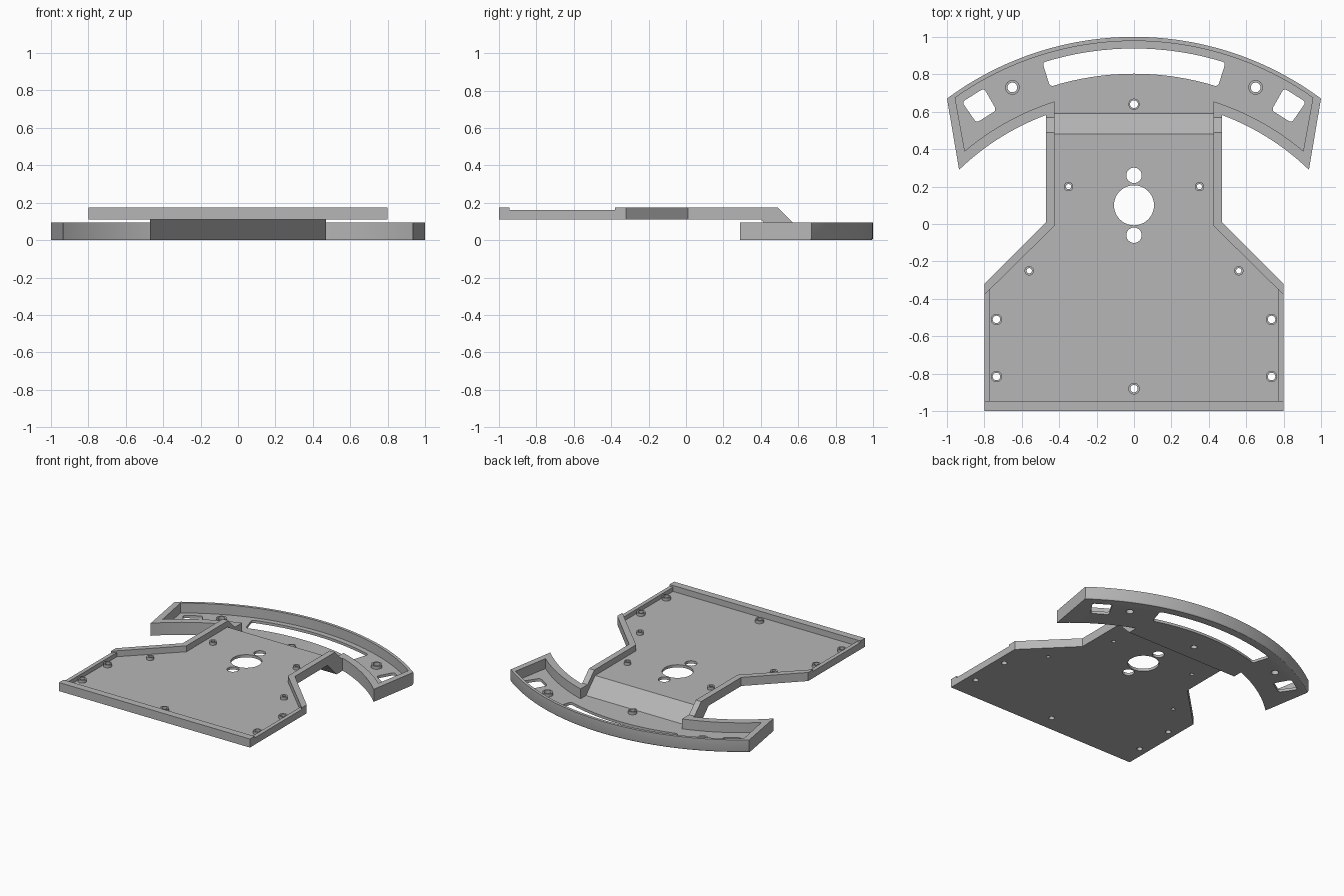
import bpy, bmesh
from math import sin, cos, radians, pi
from mathutils import Vector

cube = bpy.data.objects.get("Cube")
if cube:
    bpy.data.objects.remove(cube, do_unlink=True)

grey = bpy.data.materials.new("plain grey")
grey.use_nodes = True
GREY = (0.47, 0.47, 0.47, 1)
grey.diffuse_color = GREY
grey.node_tree.nodes["Principled BSDF"].inputs["Base Color"].default_value = GREY

ARC_Y = -0.68      # centre of the curved tray
WALL_Z = 0.175     # top of the deck walls
DECK_Z = 0.13      # deck floor
TRAY_Z = 0.02      # tray floor


def prism(name, pts, lo, hi, axis="z", round_corners=0, round_base=0):
    """Extrude an outline along z (points x, y) or along x (points y, z)."""
    bm = bmesh.new()
    place = (lambda a, b, h: (a, b, h)) if axis == "z" else (lambda a, b, h: (h, a, b))
    base = bm.faces.new([bm.verts.new(place(a, b, lo)) for a, b in pts])
    top = bmesh.ops.extrude_face_region(bm, geom=[base])["geom"]
    shift = Vector(place(0, 0, hi - lo))
    for v in top:
        if isinstance(v, bmesh.types.BMVert):
            v.co += shift
    bmesh.ops.recalc_face_normals(bm, faces=bm.faces)
    if round_corners:
        edges = [e for e in bm.edges if abs(e.verts[0].co.z - e.verts[1].co.z) > 0.001
                 and e.calc_face_angle() > 0.7]
        bmesh.ops.bevel(bm, geom=edges, offset=round_corners, segments=4,
                        profile=0.5, affect="EDGES")
    if round_base:
        edges = [e for e in bm.edges if all(
            v.co.z < lo + 0.001 and (v.co.xy - Vector((0, ARC_Y))).length > 1.67
            for v in e.verts)]
        bmesh.ops.bevel(bm, geom=edges, offset=round_base, segments=3,
                        profile=0.5, affect="EDGES")
    return finish(name, bm)


def finish(name, bm):
    mesh = bpy.data.meshes.new(name)
    bm.to_mesh(mesh)
    bm.free()
    mesh.materials.append(grey)
    ob = bpy.data.objects.new(name, mesh)
    bpy.context.collection.objects.link(ob)
    return ob


def circle(x, y, r, n=32):
    return [(x + r * cos(2 * pi * i / n), y + r * sin(2 * pi * i / n)) for i in range(n)]


def arc(r, a0, a1, n):
    """Points on the tray circle; angles in degrees from straight back."""
    angles = [radians(a0 + (a1 - a0) * i / n) for i in range(n + 1)]
    return [(r * sin(a), ARC_Y + r * cos(a)) for a in angles]


def band(r_out, a_out, r_in, a_in, n):
    return arc(r_out, -a_out, a_out, n) + arc(r_in, a_in, -a_in, n)


def mirrored(pts):
    return pts + [(-x, y) for x, y in reversed(pts)]


def combine(target, tool, operation):
    mod = target.modifiers.new(operation, "BOOLEAN")
    mod.operation, mod.object, mod.solver = operation, tool, "EXACT"
    bpy.context.view_layer.objects.active = target
    bpy.ops.object.modifier_apply(modifier=mod.name)
    bpy.data.objects.remove(tool, do_unlink=True)


def smooth(ob):
    bpy.ops.object.select_all(action="DESELECT")
    ob.select_set(True)
    bpy.context.view_layer.objects.active = ob
    bpy.ops.object.shade_smooth_by_angle(angle=radians(30))


# Solid body: deck, sloping neck and curved tray
body = prism("base_plate", mirrored([(0.8, -1), (0.8, -0.32), (0.47, 0.01), (0.47, 0.35)]),
             0.11, WALL_Z)
neck = [(0.3, 0.11), (0.4, 0.11), (0.51, 0), (0.7, 0), (0.7, 0.095),
        (0.57, 0.095), (0.49, WALL_Z), (0.3, WALL_Z)]
combine(body, prism("neck", neck, -0.47, 0.47, "x"), "UNION")
combine(body, prism("curved_tray", band(1.68, 36.5, 1.347, 43.95, 48), 0, 0.095,
                    round_base=0.012), "UNION")

# Hollows that leave the rims standing
deck_hollow = mirrored([(0.77, -0.945), (0.77, -0.35), (0.425, -0.01), (0.425, 0.45)])
combine(body, prism("deck_hollow", deck_hollow, DECK_Z, 0.3), "DIFFERENCE")
ramp_hollow = [(0.4, DECK_Z), (0.48, DECK_Z), (0.59, TRAY_Z), (0.75, TRAY_Z),
               (0.75, 0.3), (0.4, 0.3)]
combine(body, prism("ramp_hollow", ramp_hollow, -0.425, 0.425, "x"), "DIFFERENCE")
combine(body, prism("tray_hollow", band(1.658, 35.2, 1.401, 40.2, 48), TRAY_Z, 0.3),
        "DIFFERENCE")

# Lower side rims of the deck
for s in (-1, 1):
    step = [(s * 0.76, -0.945), (s * 0.82, -0.945), (s * 0.82, -0.4), (s * 0.76, -0.34)]
    combine(body, prism("rim_step", step, 0.162, 0.3), "DIFFERENCE")

# Slots through the tray
for a0, a1, n in ((-17.6, 17.6, 16), (29.7, 34.6, 1), (-34.6, -29.7, 1)):
    slot = arc(1.618, a0, a1, n) + arc(1.483, a1, a0, n)
    combine(body, prism("slot", slot, -0.1, 0.3, round_corners=0.018), "DIFFERENCE")

# Centre opening and its two neighbours
for y, r in ((0.1, 0.107), (0.26, 0.041), (-0.06, 0.041)):
    combine(body, prism("opening", circle(0, y, r, 48), -0.1, 0.3), "DIFFERENCE")

# Screw bosses: x, y, outer radius, hole radius, floor height
bosses = [(0, 0.64, 0.03, 0.021, TRAY_Z), (0, -0.88, 0.031, 0.02, DECK_Z)]
for x, y, r, hole, z in ((0.65, 0.73, 0.039, 0.026, TRAY_Z),
                         (0.35, 0.2, 0.025, 0.014, DECK_Z),
                         (0.56, -0.25, 0.025, 0.014, DECK_Z),
                         (0.735, -0.51, 0.03, 0.02, DECK_Z),
                         (0.735, -0.815, 0.03, 0.02, DECK_Z)):
    bosses += [(x, y, r, hole, z), (-x, y, r, hole, z)]
for x, y, r, hole, z in bosses:
    combine(body, prism("boss", circle(x, y, r), z - 0.01, z + 0.022), "UNION")
    combine(body, prism("screw_hole", circle(x, y, hole), -0.1, 0.3), "DIFFERENCE")

smooth(body)
